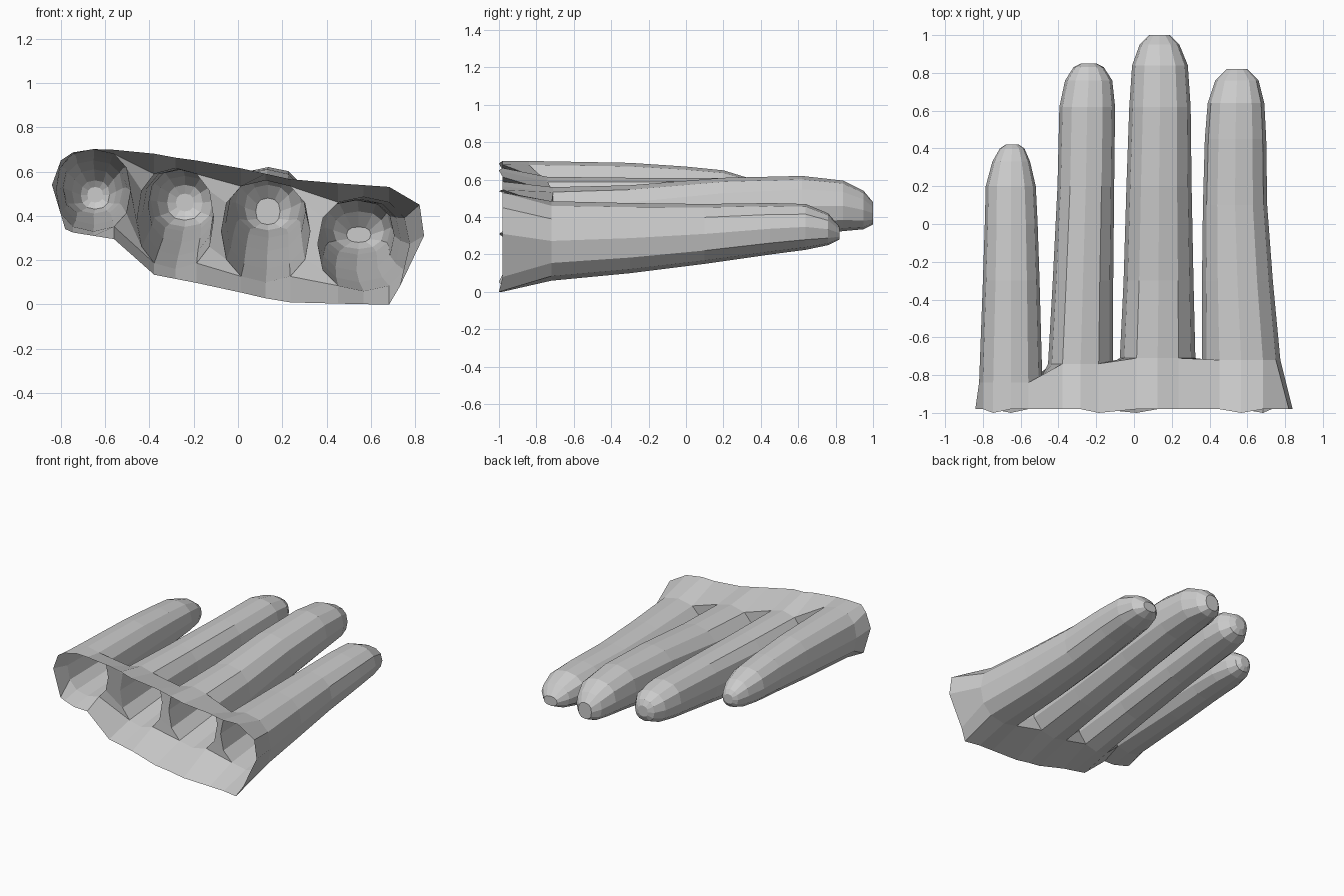
import bpy, bmesh
from math import cos, sin, pi

N = 12  # sides of each finger tube

# Sections per finger: y, x left, x right, z bottom, z top
FINGERS = [
    # little finger
    [(-0.84, -0.82, -0.485, 0.33, 0.70), (-0.3, -0.80, -0.50, 0.36, 0.69),
     (0.0, -0.79, -0.51, 0.385, 0.67), (0.2, -0.785, -0.52, 0.40, 0.65),
     (0.33, -0.75, -0.55, 0.41, 0.61), (0.40, -0.71, -0.58, 0.43, 0.56),
     (0.42, -0.68, -0.61, 0.46, 0.53)],
    # ring finger
    [(-0.74, -0.455, -0.11, 0.16, 0.615), (-0.3, -0.43, -0.11, 0.22, 0.61),
     (0.2, -0.405, -0.105, 0.28, 0.61), (0.62, -0.395, -0.10, 0.33, 0.61),
     (0.76, -0.365, -0.115, 0.35, 0.58), (0.83, -0.32, -0.16, 0.38, 0.54),
     (0.85, -0.28, -0.20, 0.42, 0.50)],
    # middle finger
    [(-0.71, -0.075, 0.325, 0.10, 0.56), (-0.3, -0.055, 0.315, 0.16, 0.57),
     (0.2, -0.04, 0.305, 0.24, 0.61), (0.62, -0.025, 0.30, 0.30, 0.62),
     (0.84, -0.01, 0.285, 0.325, 0.595), (0.95, 0.03, 0.24, 0.335, 0.54),
     (1.0, 0.08, 0.19, 0.36, 0.48)],
    # index finger
    [(-0.72, 0.36, 0.775, 0.06, 0.485), (-0.3, 0.36, 0.735, 0.10, 0.475),
     (0.1, 0.365, 0.705, 0.15, 0.47), (0.45, 0.375, 0.70, 0.20, 0.475),
     (0.64, 0.39, 0.69, 0.225, 0.47), (0.76, 0.43, 0.66, 0.25, 0.42),
     (0.82, 0.49, 0.60, 0.28, 0.35)],
]

# Open cuff rim: upper and lower profile (x, z), plus the two rounded sides
UPPER = [(-0.8, 0.65), (-0.71, 0.71), (-0.58, 0.69), (-0.53, 0.71), (-0.3, 0.665),
         (-0.08, 0.635), (0.26, 0.56), (0.69, 0.53)]
LOWER = [(-0.78, 0.33), (-0.53, 0.29), (-0.41, 0.14), (-0.1, 0.08), (0.2, 0.01), (0.6, 0.0)]
RIGHT = [(0.82, 0.45), (0.84, 0.31), (0.73, 0.08)]
LEFT = [(-0.78, 0.34), (-0.84, 0.54), (-0.80, 0.65)]


def interp(profile, x):
    for (x0, z0), (x1, z1) in zip(profile, profile[1:]):
        if x <= x1:
            t = max(0, (x - x0) / (x1 - x0))
            return z0 + t * (z1 - z0)
    return profile[-1][1]


def rounded(c):
    return (1 if c > 0 else -1) * abs(c) ** 0.85


bm = bmesh.new()

# Finger tubes with closed tips
bases = []
for sections in FINGERS:
    rings = []
    for y, xl, xr, zb, zt in sections:
        rings.append([bm.verts.new(((xl + xr) / 2 + (xr - xl) / 2 * rounded(cos(2 * pi * k / N)),
                                    y,
                                    (zb + zt) / 2 + (zt - zb) / 2 * rounded(sin(2 * pi * k / N))))
                      for k in range(N)])
    for a, b in zip(rings, rings[1:]):
        for k in range(N):
            j = (k + 1) % N
            bm.faces.new((a[k], a[j], b[j], b[k]))
    bm.faces.new(rings[-1])
    bases.append(rings[0])

# Webs between neighbouring fingers
for a, b in zip(bases, bases[1:]):
    pairs = [(a[2], b[4]), (a[1], b[5]), (a[0], b[6]), (a[11], b[7]), (a[10], b[8])]
    for (p, q), (r, s) in zip(pairs, pairs[1:]):
        bm.faces.new((p, q, s, r))

# Knuckle cuff from the finger bases to the open rim
upper = [r[k] for r in bases for k in (4, 3, 2)]
lower = [r[k] for r in reversed(bases) for k in (10, 9, 8)]
right = [bases[-1][k] for k in (1, 0, 11)]
left = [bases[0][k] for k in (7, 6, 5)]
loop = upper + right + lower + left
rim_xz = ([(v.co.x, interp(UPPER, v.co.x)) for v in upper] + RIGHT
          + [(v.co.x, interp(LOWER, v.co.x)) for v in lower] + LEFT)
rim = [bm.verts.new((x, -1.0 if i % 5 == 0 else -0.98, z)) for i, (x, z) in enumerate(rim_xz)]
for i in range(len(loop)):
    j = (i + 1) % len(loop)
    bm.faces.new((loop[i], loop[j], rim[j], rim[i]))

bmesh.ops.recalc_face_normals(bm, faces=bm.faces)
mesh = bpy.data.meshes.new("four_finger_shell")
bm.to_mesh(mesh)
bm.free()
bpy.context.collection.objects.link(bpy.data.objects.new("four_finger_shell", mesh))
